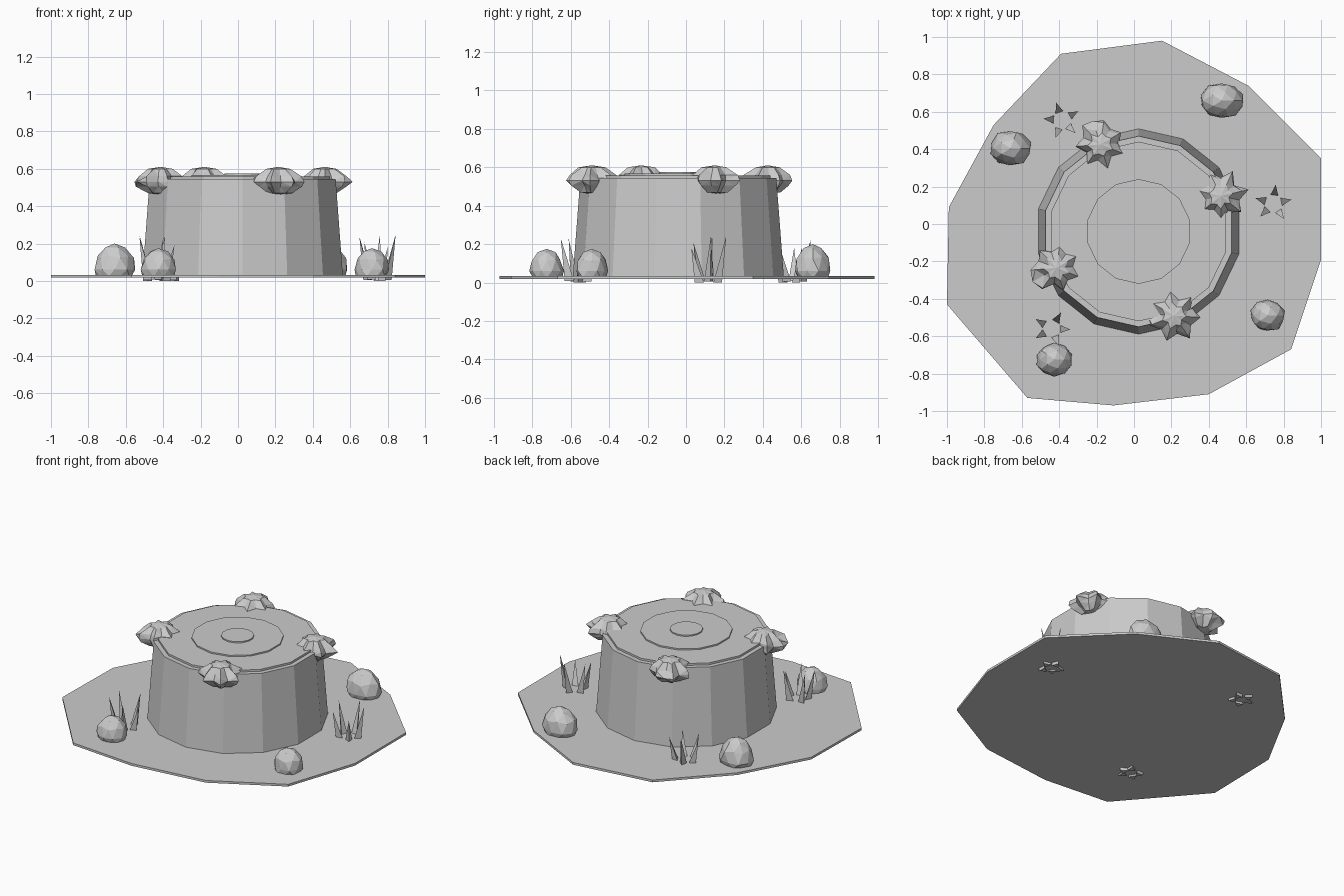
import bpy, bmesh, math, random
from mathutils import Vector

random.seed(4)
cube = bpy.data.objects.get("Cube")
if cube:
    bpy.data.objects.remove(cube, do_unlink=True)

GREY = (0.6, 0.6, 0.6, 1)
grey = bpy.data.materials.new("stone_grey")
grey.use_nodes = True
grey.diffuse_color = GREY
grey.node_tree.nodes["Principled BSDF"].inputs["Base Color"].default_value = GREY


def finish(name, bm):
    bmesh.ops.recalc_face_normals(bm, faces=bm.faces)
    mesh = bpy.data.meshes.new(name)
    bm.to_mesh(mesh)
    bm.free()
    mesh.materials.append(grey)
    obj = bpy.data.objects.new(name, mesh)
    bpy.context.collection.objects.link(obj)
    return obj


def frustum(name, r0, r1, z0, z1, sides=14):
    """Tapered prism on the stump axis, one corner facing the back."""
    bm = bmesh.new()
    rings = []
    for r, z in ((r0, z0), (r1, z1)):
        angles = [math.pi / 2 + i * math.tau / sides for i in range(sides)]
        rings.append([bm.verts.new((0.025 + r * math.cos(a), -0.04 + r * math.sin(a), z))
                      for a in angles])
    for i in range(sides):
        j = (i + 1) % sides
        bm.faces.new((rings[0][i], rings[0][j], rings[1][j], rings[1][i]))
    bm.faces.new(rings[0])
    bm.faces.new(rings[1])
    return finish(name, bm)


# Ground plate with an irregular outline
OUTLINE = [(0.15, 0.98), (0.61, 0.74), (1, 0.35), (1, -0.19), (0.84, -0.67), (0.4, -0.91),
           (-0.11, -0.97), (-0.57, -0.93), (-1, -0.43), (-0.99, 0.09), (-0.75, 0.53), (-0.39, 0.91)]
bm = bmesh.new()
base = bm.faces.new([bm.verts.new((x, y, 0.018)) for x, y in OUTLINE])
top = bmesh.ops.extrude_face_region(bm, geom=[base], use_keep_orig=True)["geom"]
bmesh.ops.translate(bm, vec=(0, 0, 0.015), verts=[v for v in top if isinstance(v, bmesh.types.BMVert)])
finish("ground_plate", bm)

# Stump and its stepped growth rings
frustum("stump_body", 0.55, 0.51, 0.019, 0.545)
frustum("stump_top", 0.48, 0.48, 0.54, 0.558)
frustum("outer_growth_ring", 0.28, 0.28, 0.55, 0.567)
frustum("inner_growth_ring", 0.1, 0.1, 0.56, 0.575)


# Moss clumps: lobed, flattened faceted balls on the rim
def moss(name, x, y, turn):
    bm = bmesh.new()
    bmesh.ops.create_uvsphere(bm, u_segments=14, v_segments=6, radius=1)
    for v in bm.verts:
        flat = math.hypot(v.co.x, v.co.y)
        a = math.atan2(v.co.y, v.co.x)
        lobe = 1
        if flat > 0.1:
            arm = round(a / math.tau * 14) % 2
            lobe = (0.68 if arm else 1) * random.uniform(0.88, 1.08)
        if flat > 0.6:
            v.co.z *= 0.75
        r = 0.142 * flat * lobe
        v.co = Vector((x + r * math.cos(a + turn), y + r * math.sin(a + turn),
                       0.53 + v.co.z * (0.08 if v.co.z > 0 else 0.07)))
    bmesh.ops.triangulate(bm, faces=bm.faces)
    finish(name, bm)


for i, (x, y) in enumerate([(-0.18, 0.425), (0.465, 0.15), (0.215, -0.49), (-0.415, -0.235)]):
    moss(f"moss_clump_{i + 1}", x, y, 0.6 * i + 0.3)


# Egg-shaped boulders, flattened where they meet the ground
def boulder(name, x, y, rx, ry, height):
    bm = bmesh.new()
    bmesh.ops.create_icosphere(bm, subdivisions=2, radius=1)
    for v in bm.verts:
        k = random.uniform(0.93, 1.06)
        z = 0.06 + v.co.z * (height - 0.06)
        v.co = Vector((x + v.co.x * rx * k, y + v.co.y * ry * k, max(z, 0.025)))
    bmesh.ops.dissolve_limit(bm, angle_limit=math.radians(17), verts=bm.verts, edges=bm.edges)
    finish(name, bm)


for i, spec in enumerate([(0.47, 0.66, 0.115, 0.095, 0.2), (-0.66, 0.405, 0.11, 0.095, 0.2),
                          (0.715, -0.49, 0.093, 0.085, 0.175), (-0.425, -0.725, 0.095, 0.09, 0.175)]):
    boulder(f"boulder_{i + 1}", *spec)


# Grass tufts: three-sided blades leaning outwards
def tuft(name, x, y, turn):
    bm = bmesh.new()
    for i in range(5):
        a = turn + i * math.tau / 5 + random.uniform(-0.2, 0.2)
        out = Vector((math.cos(a), math.sin(a), 0))
        foot = Vector((x, y, 0.004 * (i % 3))) + out * 0.05
        tip = foot + out * 0.05
        tip.z = random.uniform(0.18, 0.25)
        ring = [bm.verts.new(foot + 0.028 * Vector((math.cos(a + t), math.sin(a + t), 0)))
                for t in (0, math.tau / 3, 2 * math.tau / 3)]
        apex = bm.verts.new(tip)
        bm.faces.new(ring)
        for j in range(3):
            bm.faces.new((ring[j], ring[(j + 1) % 3], apex))
    finish(name, bm)


for i, (x, y) in enumerate([(-0.385, 0.555), (0.745, 0.11), (-0.44, -0.56)]):
    tuft(f"grass_tuft_{i + 1}", x, y, 0.5 + i)
